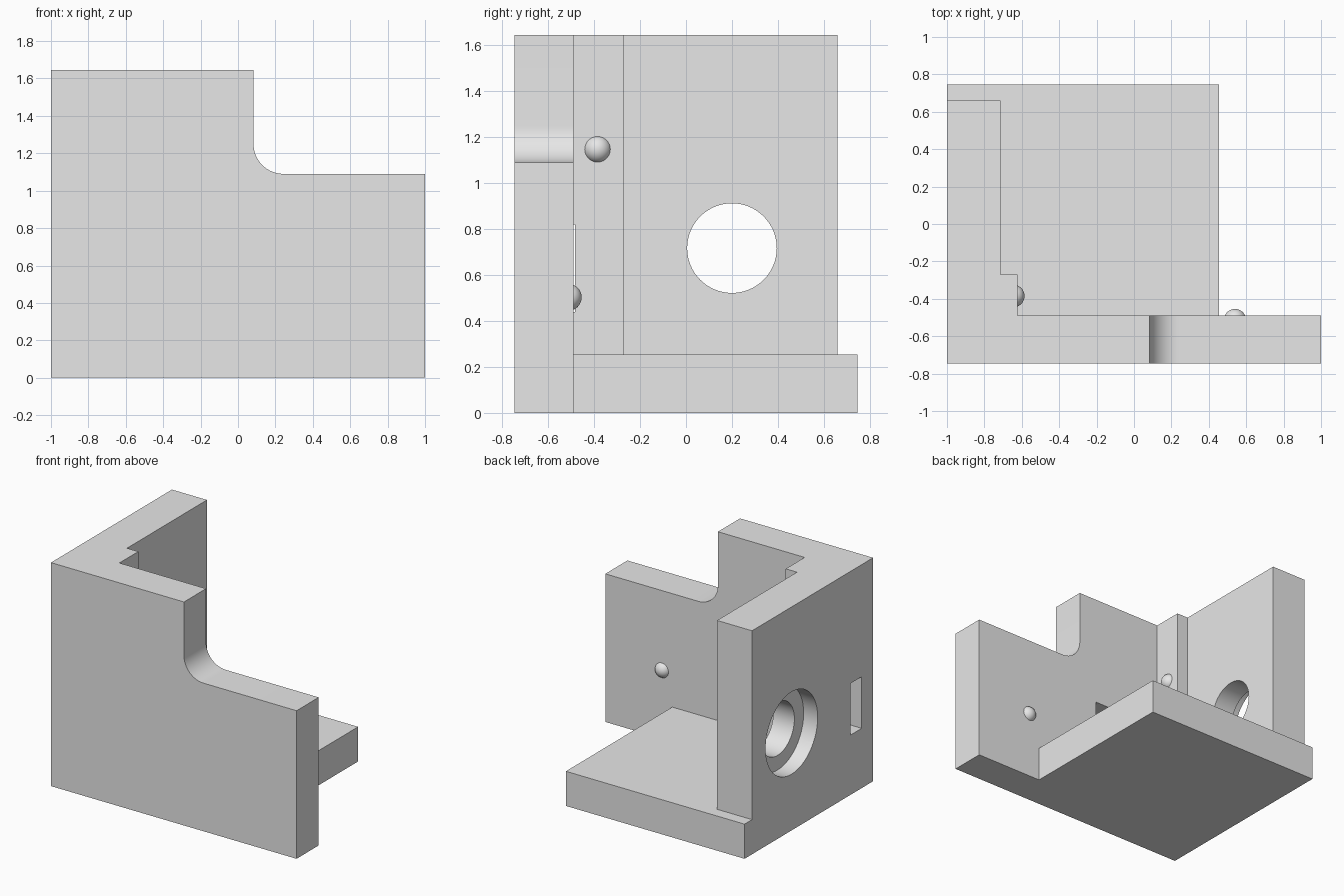
import bpy
import bmesh
from math import cos, sin, pi
from mathutils import Matrix, Vector

cube = bpy.data.objects.get("Cube")
if cube:
    bpy.data.objects.remove(cube, do_unlink=True)

GREY = (0.8, 0.8, 0.8, 1)
grey = bpy.data.materials.new("plain grey")
grey.use_nodes = True
grey.diffuse_color = GREY
grey.node_tree.nodes["Principled BSDF"].inputs["Base Color"].default_value = GREY

# Shared dimensions
LEFT, RIGHT = -1.0, 1.0
FRONT, WALL_BACK, SIDE_BACK, BACK = -0.747, -0.49, 0.66, 0.747
BASE_TOP, TOP = 0.255, 1.645


def finish(name, bm):
    bmesh.ops.recalc_face_normals(bm, faces=bm.faces)
    mesh = bpy.data.meshes.new(name)
    bm.to_mesh(mesh)
    bm.free()
    mesh.materials.append(grey)
    obj = bpy.data.objects.new(name, mesh)
    bpy.context.collection.objects.link(obj)
    return obj


def select(obj):
    bpy.ops.object.select_all(action='DESELECT')
    obj.select_set(True)
    bpy.context.view_layer.objects.active = obj


def prism(name, corners, offset):
    """Extrude a flat outline along an offset."""
    bm = bmesh.new()
    face = bm.faces.new([bm.verts.new(c) for c in corners])
    new = bmesh.ops.extrude_face_region(bm, geom=[face])["geom"]
    verts = [g for g in new if isinstance(g, bmesh.types.BMVert)]
    bmesh.ops.translate(bm, verts=verts, vec=Vector(offset))
    return finish(name, bm)


def box(name, x0, x1, y0, y1, z0, z1):
    outline = [(x0, y0, z0), (x1, y0, z0), (x1, y1, z0), (x0, y1, z0)]
    return prism(name, outline, (0, 0, z1 - z0))


def bore(name, radius, x0, x1):
    """Round cutter along x through the side wall."""
    steps = 64
    ring = [(x0, 0.2 + radius * cos(2 * pi * i / steps),
             0.717 + radius * sin(2 * pi * i / steps)) for i in range(steps)]
    return prism(name, ring, (x1 - x0, 0, 0))


def cut(obj, cutter):
    cutter.hide_render = True
    mod = obj.modifiers.new("cut", 'BOOLEAN')
    mod.operation = 'DIFFERENCE'
    mod.solver = 'EXACT'
    mod.object = cutter
    select(obj)
    bpy.ops.object.modifier_apply(modifier=mod.name)


def ball(name, location, radius):
    bm = bmesh.new()
    bmesh.ops.create_uvsphere(bm, u_segments=32, v_segments=16, radius=radius,
                              matrix=Matrix.Translation(location))
    return finish(name, bm)


# Front wall with a filleted step in its top edge
notch_x, ledge, fillet = 0.083, 1.09, 0.16
arc = [(notch_x + fillet - fillet * cos(a), ledge + fillet - fillet * sin(a))
       for a in (pi / 2 * i / 16 for i in range(17))]
outline = [(LEFT, 0), (LEFT, TOP), (notch_x, TOP)] + arc + [(RIGHT, ledge), (RIGHT, 0)]
front_wall = prism("front_wall", [(x, FRONT, z) for x, z in outline],
                   (0, WALL_BACK - FRONT, 0))

# Side wall, thicker beside the front wall
inner, pad, pad_back = -0.715, -0.623, -0.27
plan = [(LEFT, WALL_BACK), (pad, WALL_BACK), (pad, pad_back),
        (inner, pad_back), (inner, SIDE_BACK), (LEFT, SIDE_BACK)]
side_wall = prism("side_wall", [(x, y, BASE_TOP) for x, y in plan],
                  (0, 0, TOP - BASE_TOP))

# Base slab
base = box("base", LEFT, 0.455, WALL_BACK, BACK, 0, BASE_TOP)

# Stepped bore through the side wall, and a slot running into the front wall
through = bore("through_cutter", 0.195, -1.2, -0.5)
counterbore = bore("counterbore_cutter", 0.303, -1.2, -0.886)
slot = box("slot_cutter", -1.2, -0.064, -0.615, -0.483, 0.44, 0.82)
for part, cutter in ((side_wall, through), (side_wall, counterbore),
                     (side_wall, slot), (front_wall, slot)):
    cut(part, cutter)
for cutter in (through, counterbore, slot):
    bpy.data.objects.remove(cutter, do_unlink=True)

# Small domes on the inner faces
front_dome = ball("front_dome", (0.54, -0.513, 0.503), 0.059)
side_dome = ball("side_dome", (-0.645, -0.385, 1.147), 0.06)

for part in (front_wall, side_wall, base, front_dome, side_dome):
    select(part)
    bpy.ops.object.shade_smooth_by_angle()
